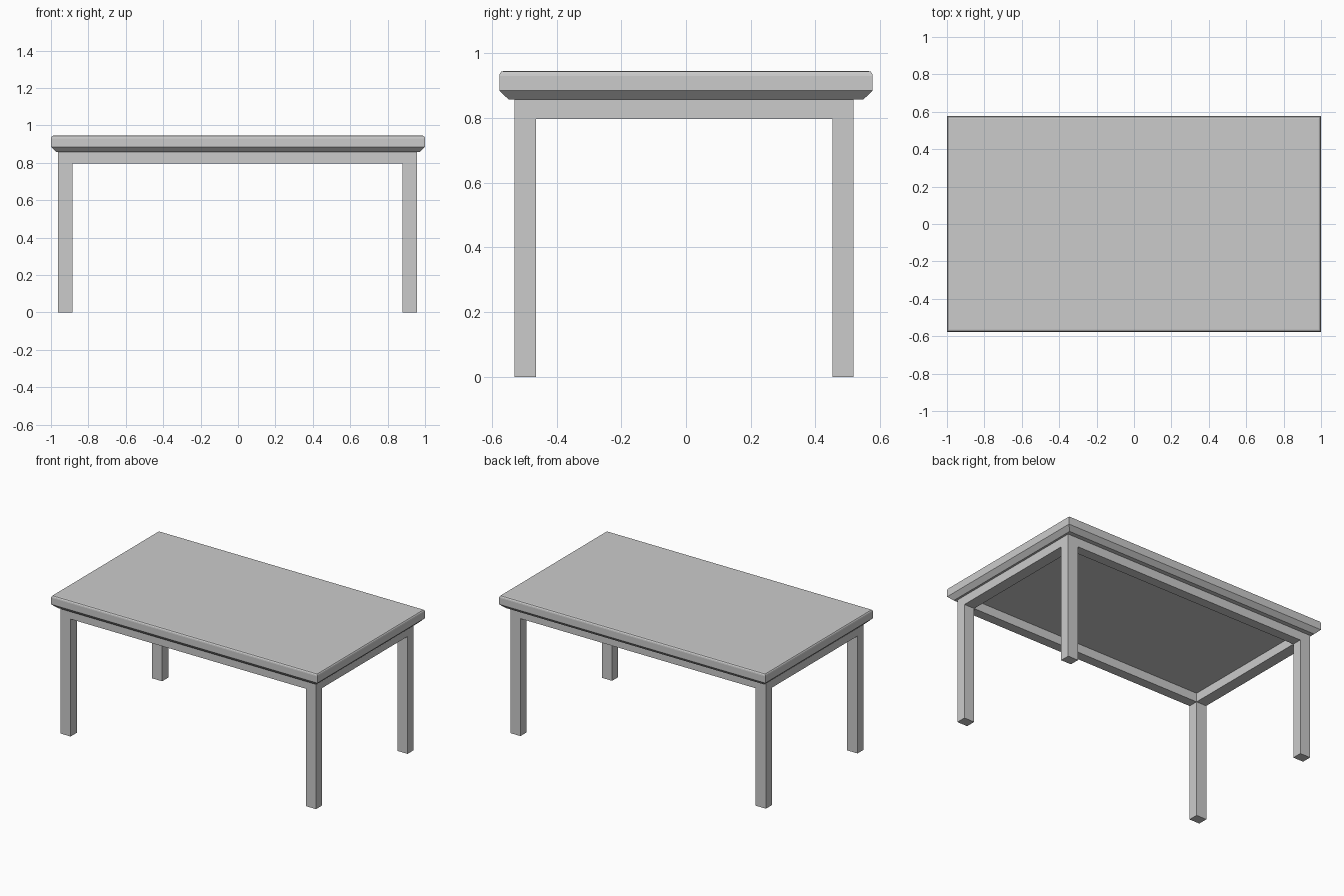
import bpy, bmesh

if "Cube" in bpy.data.objects:
    bpy.data.objects.remove(bpy.data.objects["Cube"])

CX, CY = -0.003, -0.006      # the base sits very slightly off centre
OX, OY = 0.960, 0.524        # outer half size of the base frame
LX, LY = 0.077, 0.066        # leg and rail thickness
RAIL_Z, TOP_Z = 0.797, 0.857


def new_object(name, bm):
    bmesh.ops.recalc_face_normals(bm, faces=bm.faces)
    mesh = bpy.data.meshes.new(name)
    bm.to_mesh(mesh)
    bm.free()
    obj = bpy.data.objects.new(name, mesh)
    bpy.context.collection.objects.link(obj)
    return obj


def stacked_rings(bm, rings):
    """Closed solid through rectangles given as (half x, half y, z)."""
    loops = [[bm.verts.new((sx * hx, sy * hy, z))
              for sx, sy in ((-1, -1), (1, -1), (1, 1), (-1, 1))]
             for hx, hy, z in rings]
    for a, b in zip(loops, loops[1:]):
        for i in range(4):
            j = (i + 1) % 4
            bm.faces.new((a[i], a[j], b[j], b[i]))
    bm.faces.new(loops[0][::-1])
    bm.faces.new(loops[-1])


# Table top: chamfered underside, softly rounded upper edge
profile = [(0.029, TOP_Z), (0.0, 0.885), (0.0, 0.930),
           (0.0015, 0.937), (0.006, 0.943), (0.014, 0.945)]
bm = bmesh.new()
stacked_rings(bm, [(1.0 - d, 0.577 - d, z) for d, z in profile])
new_object("table_top", bm)

# Rail frame under the top: one rectangular ring, as thick as the legs
bm = bmesh.new()
rings = []
for hx, hy, z in ((OX, OY, RAIL_Z), (OX, OY, TOP_Z),
                  (OX - LX, OY - LY, TOP_Z), (OX - LX, OY - LY, RAIL_Z)):
    rings.append([bm.verts.new((CX + sx * hx, CY + sy * hy, z))
                  for sx, sy in ((-1, -1), (1, -1), (1, 1), (-1, 1))])
for k in range(4):
    a, b = rings[k], rings[(k + 1) % 4]
    for i in range(4):
        j = (i + 1) % 4
        bm.faces.new((a[i], a[j], b[j], b[i]))
new_object("rail_frame", bm)

# Four square legs at the corners of the frame
for sy, row in ((-1, "front"), (1, "back")):
    for sx, side in ((-1, "left"), (1, "right")):
        bm = bmesh.new()
        stacked_rings(bm, [(LX / 2, LY / 2, 0.0), (LX / 2, LY / 2, RAIL_Z)])
        leg = new_object(f"{row}_{side}_leg", bm)
        leg.location = (CX + sx * (OX - LX / 2), CY + sy * (OY - LY / 2), 0)
